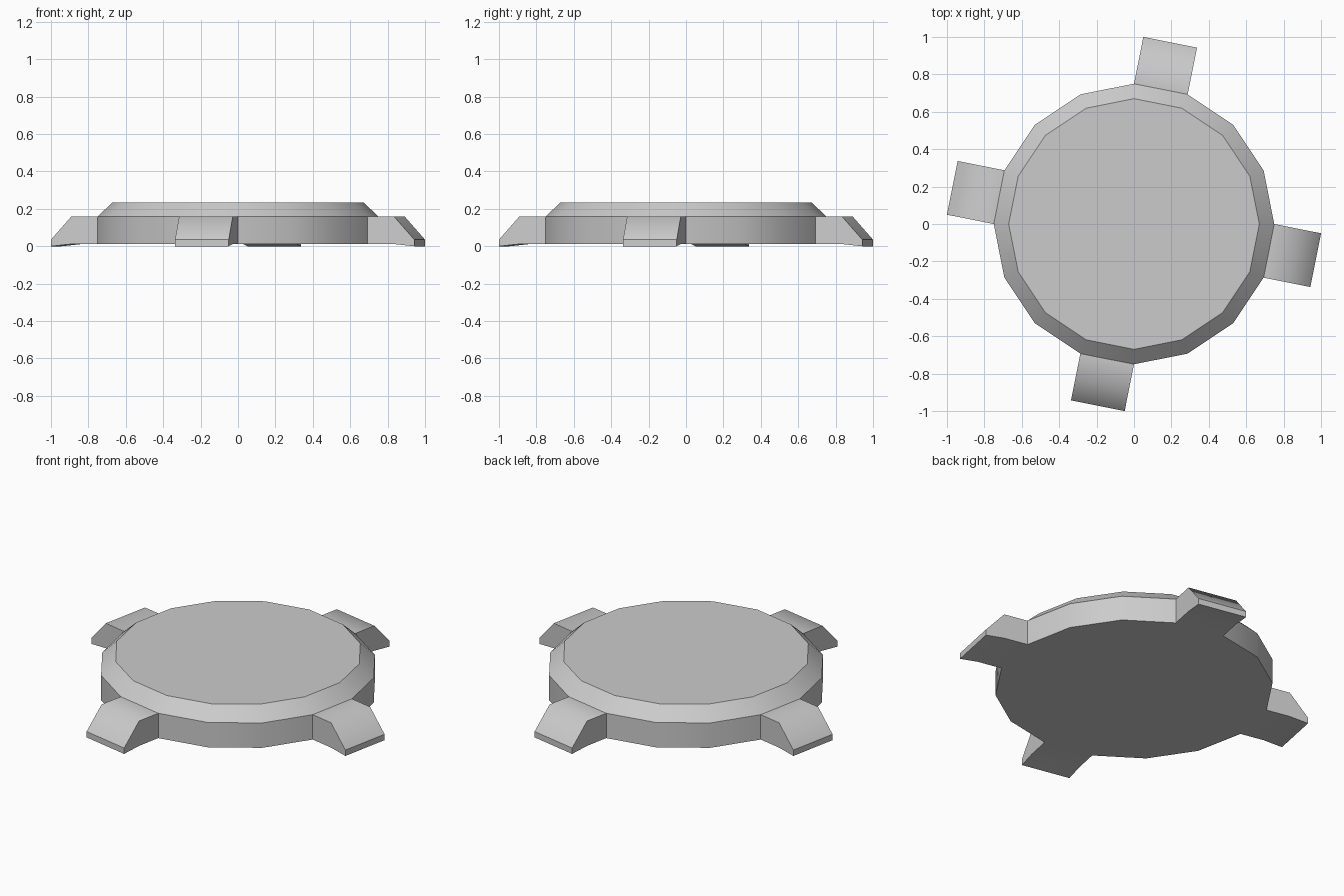
import bpy, bmesh, math
from mathutils import Vector

if "Cube" in bpy.data.objects:
    bpy.data.objects.remove(bpy.data.objects["Cube"])

SIDES = 16
BASE, SHOULDER, TOP = 0.012, 0.16, 0.235

bm = bmesh.new()


def ring(radius, z):
    return [bm.verts.new((radius * math.cos(2 * math.pi * i / SIDES),
                          radius * math.sin(2 * math.pi * i / SIDES), z))
            for i in range(SIDES)]


def bridge(a, b):
    return [bm.faces.new((a[i], a[(i + 1) % SIDES], b[(i + 1) % SIDES], b[i]))
            for i in range(SIDES)]


# Disc: wall, chamfer, top and underside
low, mid, top = ring(0.75, BASE), ring(0.75, SHOULDER), ring(0.67, TOP)
wall = bridge(low, mid)
bridge(mid, top)
bm.faces.new(top)
bm.faces.new(low[::-1])
bm.normal_update()


def extrude(face, distance):
    step = face.normal.copy() * distance
    new = bmesh.ops.extrude_discrete_faces(bm, faces=[face])["faces"][0]
    bmesh.ops.translate(bm, verts=new.verts, vec=step)
    new.normal_update()
    return new


# Four lugs: flat shelf, then a slope down to a thin toe
for i in (3, 7, 11, 15):
    toe = extrude(extrude(wall[i], 0.143), 0.112)
    for v in toe.verts:
        v.co.z = 0.035 if v.co.z > 0.1 else 0.0

# Smooth shading, with crisp edges except around the disc and over the lug bends
bm.normal_update()
for f in bm.faces:
    f.smooth = True
for e in bm.edges:
    bend = all(0.85 < Vector(v.co.xy).length < 0.95 for v in e.verts)
    e.smooth = bend or e.calc_face_angle(0) < math.radians(30)

mesh = bpy.data.meshes.new("lugged_disc")
bm.to_mesh(mesh)
bm.free()
bpy.context.collection.objects.link(bpy.data.objects.new("lugged_disc", mesh))
